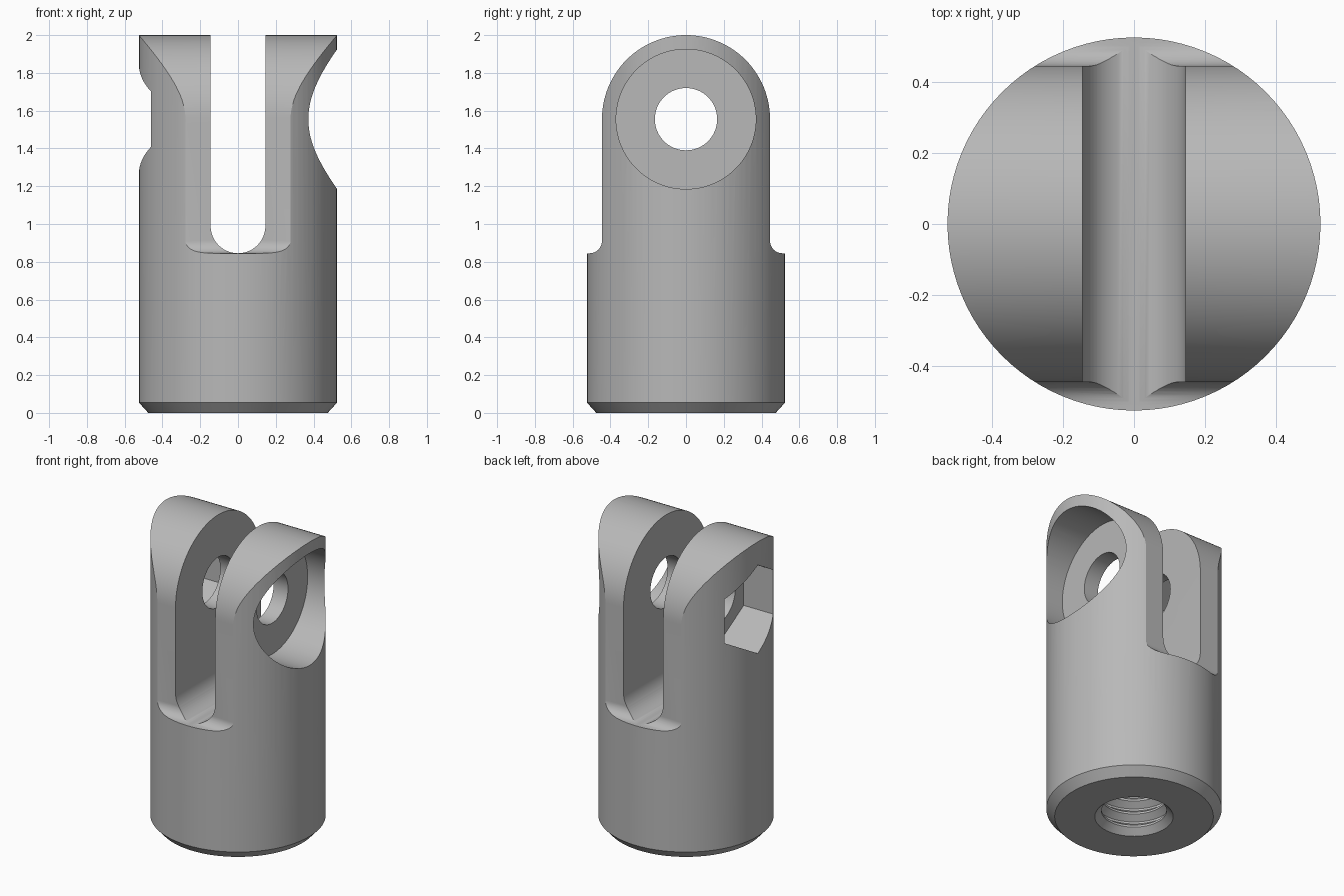
import bpy, bmesh
from math import sin, cos, pi, radians
from mathutils import Vector, Matrix

old = bpy.data.objects.get("Cube")
if old:
    bpy.data.objects.remove(old)

R = 0.525                 # body radius
EYE_Z, EYE_R = 1.555, 0.445   # pin axis height, half thickness of the flats
SHOULDER = 0.845
SLOT = 0.145

steel = bpy.data.materials.new("grey steel")
steel.use_nodes = True
colour = (0.48, 0.48, 0.48, 1)
steel.diffuse_color = colour
steel.node_tree.nodes["Principled BSDF"].inputs["Base Color"].default_value = colour


def add_object(name, bm):
    bmesh.ops.recalc_face_normals(bm, faces=bm.faces[:])
    mesh = bpy.data.meshes.new(name)
    bm.to_mesh(mesh)
    bm.free()
    mesh.materials.append(steel)
    obj = bpy.data.objects.new(name, mesh)
    bpy.context.collection.objects.link(obj)
    return obj


def arc(cu, cz, r, start, end, steps):
    """Points on an arc, angles in degrees."""
    angles = [radians(start + (end - start) * i / steps) for i in range(steps + 1)]
    return [(cu + r * cos(a), cz + r * sin(a)) for a in angles]


def prism(name, outline, axis, lo, hi):
    """Extrude a (u, z) outline along x or y."""
    bm = bmesh.new()
    place = (lambda u, z: (lo, u, z)) if axis == "x" else (lambda u, z: (u, lo, z))
    face = bm.faces.new([bm.verts.new(place(u, z)) for u, z in outline])
    out = bmesh.ops.extrude_face_region(bm, geom=[face])
    shift = Vector((hi - lo, 0, 0)) if axis == "x" else Vector((0, hi - lo, 0))
    moved = [v for v in out["geom"] if isinstance(v, bmesh.types.BMVert)]
    bmesh.ops.translate(bm, verts=moved, vec=shift)
    return add_object(name, bm)


def lathe(name, profile, steps=96):
    """Revolve an (r, z) profile that starts and ends on the z axis."""
    bm = bmesh.new()
    verts = [bm.verts.new((r, 0, z)) for r, z in profile]
    edges = [bm.edges.new(pair) for pair in zip(verts, verts[1:])]
    bmesh.ops.spin(bm, geom=verts + edges, cent=(0, 0, 0), axis=(0, 0, 1),
                   angle=2 * pi, steps=steps, use_merge=True)
    bmesh.ops.remove_doubles(bm, verts=bm.verts[:], dist=1e-5)
    return add_object(name, bm)


def combine(target, tool, operation):
    mod = target.modifiers.new(tool.name, "BOOLEAN")
    mod.operation, mod.solver, mod.object = operation, "EXACT", tool
    graph = bpy.context.evaluated_depsgraph_get()
    result = bpy.data.meshes.new_from_object(target.evaluated_get(graph))
    target.modifiers.clear()
    target.data = result
    bpy.data.objects.remove(tool)


# Round body with chamfered foot and a threaded blind bore
minor, major, pitch, turns = 0.195, 0.235, 0.09, 7
bore = [(0, 0.74), (minor, 0.74)]
for i in reversed(range(turns)):
    z = 0.045 + i * pitch
    bore += [(minor, z + pitch * 0.95), (major, z + pitch * 0.6),
             (major, z + pitch * 0.45), (minor, z + pitch * 0.1)]
bore += [(minor, 0.04), (major, 0)]
clevis = lathe("clevis_body", bore + [(R - 0.05, 0), (R, 0.055), (R, 2.1), (0, 2.1)])

# Flattened sides, filleted shoulders and rounded eye ends
fillet = 0.065
half = [(0.7, -0.1), (0.7, SHOULDER)]
half += arc(EYE_R + fillet, SHOULDER + fillet, fillet, 270, 180, 10)
half += arc(0, EYE_Z, EYE_R, 0, 90, 28)
outline = half + [(-u, z) for u, z in reversed(half[:-1])]
combine(clevis, prism("side_profile", outline, "x", -1, 1), "INTERSECT")

# Round-bottomed slot between the two lugs
slot = arc(0, SHOULDER + SLOT, SLOT, 180, 360, 28) + [(SLOT, 2.2), (-SLOT, 2.2)]
combine(clevis, prism("slot_cutter", slot, "y", -1, 1), "DIFFERENCE")

# Pin hole, bolt head counterbore on the left, hexagonal nut pocket on the right
for name, radius, sides, lo, hi in (("pin_hole", 0.165, 64, -1, 1),
                                    ("counterbore", 0.37, 96, 0.25, 1),
                                    ("nut_pocket", 0.292, 6, -1, -0.245)):
    ring = arc(0, EYE_Z, radius, 90, 450, sides)[:-1]
    combine(clevis, prism(name, ring, "x", lo, hi), "DIFFERENCE")

# Smooth curved faces, crisp machined edges
bpy.ops.object.select_all(action="DESELECT")
clevis.select_set(True)
bpy.context.view_layer.objects.active = clevis
bpy.ops.object.shade_smooth_by_angle(angle=radians(25))
